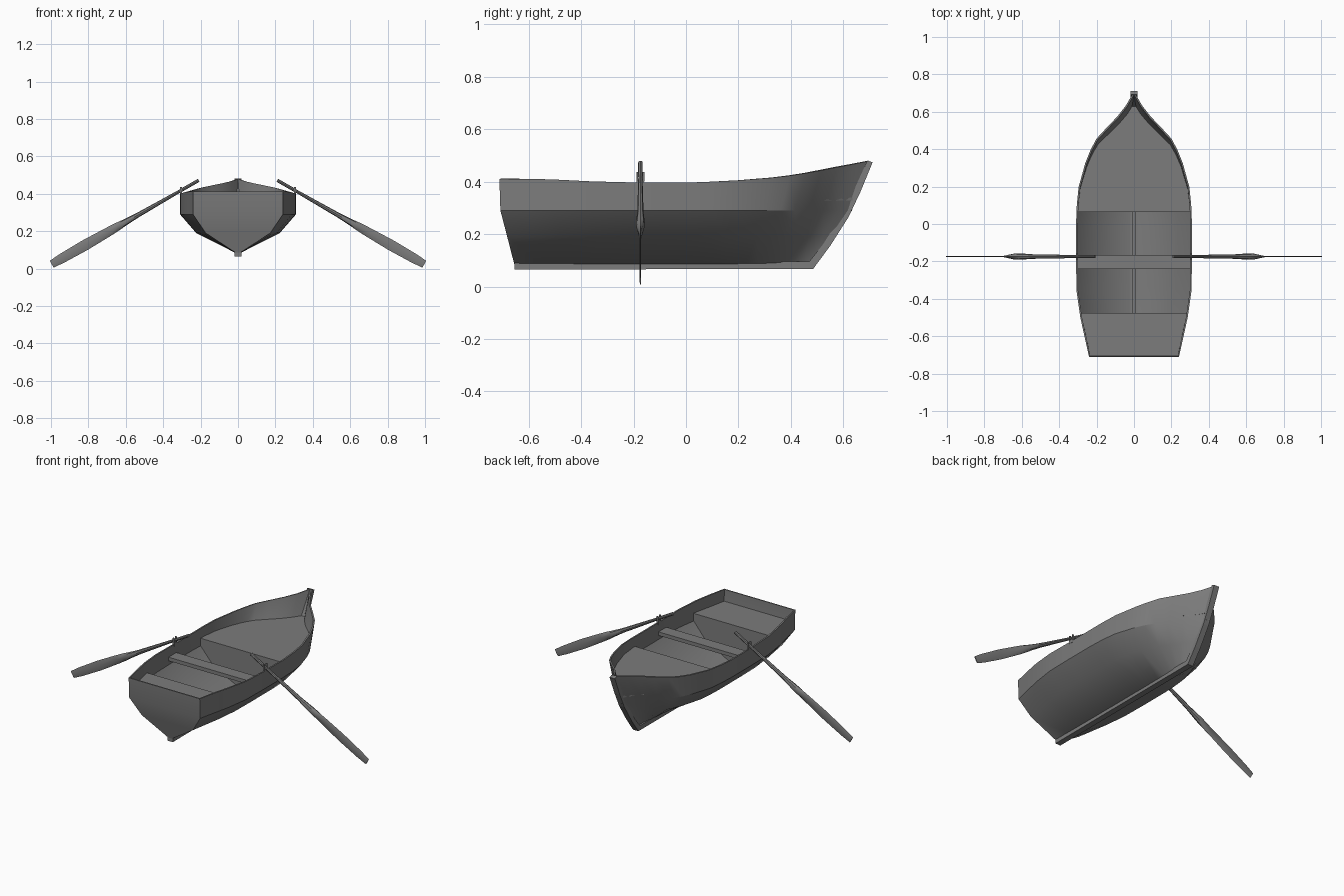
import bpy, bmesh, math
from mathutils import Vector

cube = bpy.data.objects.get("Cube")
if cube:
    bpy.data.objects.remove(cube, do_unlink=True)

grey = bpy.data.materials.new("weathered_grey")
grey.use_nodes = True
colour = (0.2, 0.2, 0.2, 1)
grey.diffuse_color = colour
grey.node_tree.nodes["Principled BSDF"].inputs["Base Color"].default_value = colour


def make(name, verts, faces, smooth=None, thick=0):
    mesh = bpy.data.meshes.new(name)
    mesh.from_pydata(verts, [], faces)
    bm = bmesh.new()
    bm.from_mesh(mesh)
    bmesh.ops.recalc_face_normals(bm, faces=bm.faces)
    bm.to_mesh(mesh)
    bm.free()
    mesh.materials.append(grey)
    ob = bpy.data.objects.new(name, mesh)
    bpy.context.collection.objects.link(ob)
    bpy.ops.object.select_all(action='DESELECT')
    ob.select_set(True)
    bpy.context.view_layer.objects.active = ob
    if thick:
        lowest = min(mesh.polygons, key=lambda p: p.center.z)
        if lowest.normal.z > 0:
            mesh.flip_normals()
        mod = ob.modifiers.new("thickness", 'SOLIDIFY')
        mod.thickness, mod.offset = thick, -1
        bpy.ops.object.modifier_apply(modifier=mod.name)
    if smooth:
        bpy.ops.object.shade_smooth_by_angle(angle=math.radians(smooth))
    return ob


def box(name, lo, hi):
    v = [(x, y, z) for x in (lo[0], hi[0]) for y in (lo[1], hi[1]) for z in (lo[2], hi[2])]
    f = [(0, 1, 3, 2), (4, 6, 7, 5), (0, 4, 5, 1), (2, 3, 7, 6), (0, 2, 6, 4), (1, 5, 7, 3)]
    return make(name, v, f)


def loft(name, rings, smooth=None):
    n = len(rings[0])
    verts = [p for r in rings for p in r]
    faces = [(i * n + k, i * n + (k + 1) % n, (i + 1) * n + (k + 1) % n, (i + 1) * n + k)
             for i in range(len(rings) - 1) for k in range(n)]
    faces += [tuple(range(n)), tuple(range(len(verts) - n, len(verts)))]
    return make(name, verts, faces, smooth)


# Hull stations along the rim: y, half width, rim height
STATIONS = [(-.712, .24, .411), (-.6, .265, .411), (-.5, .287, .408), (-.36, .307, .401),
            (-.2, .31, .397), (0, .31, .396), (.1, .306, .4), (.2, .296, .405),
            (.33, .26, .415), (.4, .232, .423), (.46, .2, .432), (.52, .145, .443),
            (.58, .088, .455), (.64, .042, .466), (.7, .008, .478)]
# Rows from rim to keel: stern y, bow y, width factor, bow fineness, height
ROWS = [(-.712, .695, 1, 1, None), (-.708, .633, 1, 1, .29),
        (-.682, .572, .72, 1.15, .19), (-.655, .485, .05, .5, .085)]


def hull_point(station, row):
    y, w, rim = station
    stern, bow, factor, fine, z = row
    y = y / .7 * bow if y > 0 else y / .712 * -stern
    if y > 0:
        w = .31 * (w / .31) ** fine
    return Vector((w * factor, y, z if z else rim))


# Hull shell with its transom
verts, faces = [], []
for s in STATIONS:
    side = [hull_point(s, r) for r in ROWS]
    verts += side + [Vector((-p.x, p.y, p.z)) for p in reversed(side)]
for i in range(len(STATIONS) - 1):
    for k in range(7):
        a = i * 8 + k
        faces.append((a, a + 1, a + 9, a + 8))
faces += [(k, k + 1, 6 - k, 7 - k) for k in range(3)]
make("hull", verts, faces, 30, .009)


# Keel and stem in one profile
profile = [(-.655, .065), (.485, .067), (.55, .155), (.62, .265), (.665, .36), (.712, .474),
           (.692, .481), (.637, .36), (.592, .27), (.522, .16), (.47, .095), (-.655, .1)]
loft("keel_and_stem", [[(x, y, z) for y, z in profile] for x in (-.018, .018)])
box("keelson", (-.012, -.475, .085), (.012, .065, .108))


# Lined decks at seat height, each closed by a bulkhead
SEAT = .34


def lerp_row(row, y):
    pts = [hull_point(s, row) for s in STATIONS]
    for a, b in zip(pts, pts[1:]):
        if a.y <= y <= b.y:
            return a.lerp(b, (y - a.y) / (b.y - a.y))
    return pts[0] if y < pts[0].y else pts[-1]


def seat_edge(y):
    rim, chine = lerp_row(ROWS[0], y), lerp_row(ROWS[1], y)
    return chine.lerp(rim, (SEAT - chine.z) / (rim.z - chine.z)).x - .004


def deck(name, y0, y1, wall, steps=14):
    ys = [y0 + (y1 - y0) * i / steps for i in range(steps + 1)]
    loft(name, [[(-w, y, SEAT), (w, y, SEAT), (w, y, SEAT - .012), (-w, y, SEAT - .012)]
                for y, w in ((y, seat_edge(y)) for y in ys)])
    side = [(seat_edge(wall), SEAT - .002)]
    side += [(p.x - .004, p.z + .003) for p in (lerp_row(r, wall) for r in ROWS[1:])]
    outline = side + [(-x, z) for x, z in reversed(side)]
    loft(name + "_bulkhead", [[(x, y, z) for x, z in outline] for y in (wall - .004, wall + .004)])


deck("bow_deck", .065, .65, .07)
deck("stern_seat", -.705, -.475, -.48)
box("middle_seat", (-.304, -.24, SEAT - .022), (.304, -.165, SEAT))


# Oars: distance along, half depth, half height of each section
OAR = [(0, .009, .009), (.1, .009, .009), (.11, .008, .008), (.38, .012, .013),
       (.46, .017, .018), (.5, .015, .022), (.56, .003, .025), (.7, .003, .029),
       (.84, .003, .026), (.905, .003, .021)]
OAR_Y = -.174
for sign, label in ((1, "left"), (-1, "right")):
    along = Vector((.78 * sign, 0, -.445)).normalized()
    across = Vector((-along.z, 0, along.x))
    start = Vector((.21 * sign, OAR_Y, .472))
    rings = []
    for d, depth, height in OAR:
        c = start + along * d
        rings.append([c + across * height * math.cos(a) + Vector((0, depth * math.sin(a), 0))
                      for a in (k * math.pi / 4 for k in range(8))])
    loft(label + "_oar", rings, 40)
    # Oarlock: base block and two prongs
    x = .305 * sign
    box(label + "_oarlock_base", (x - .006, OAR_Y - .014, .385), (x + .006, OAR_Y + .014, .408))
    for k, y in enumerate((OAR_Y - .012, OAR_Y + .012)):
        box(f"{label}_oarlock_prong_{k + 1}", (x - .005, y - .003, .4), (x + .005, y + .003, .436))
